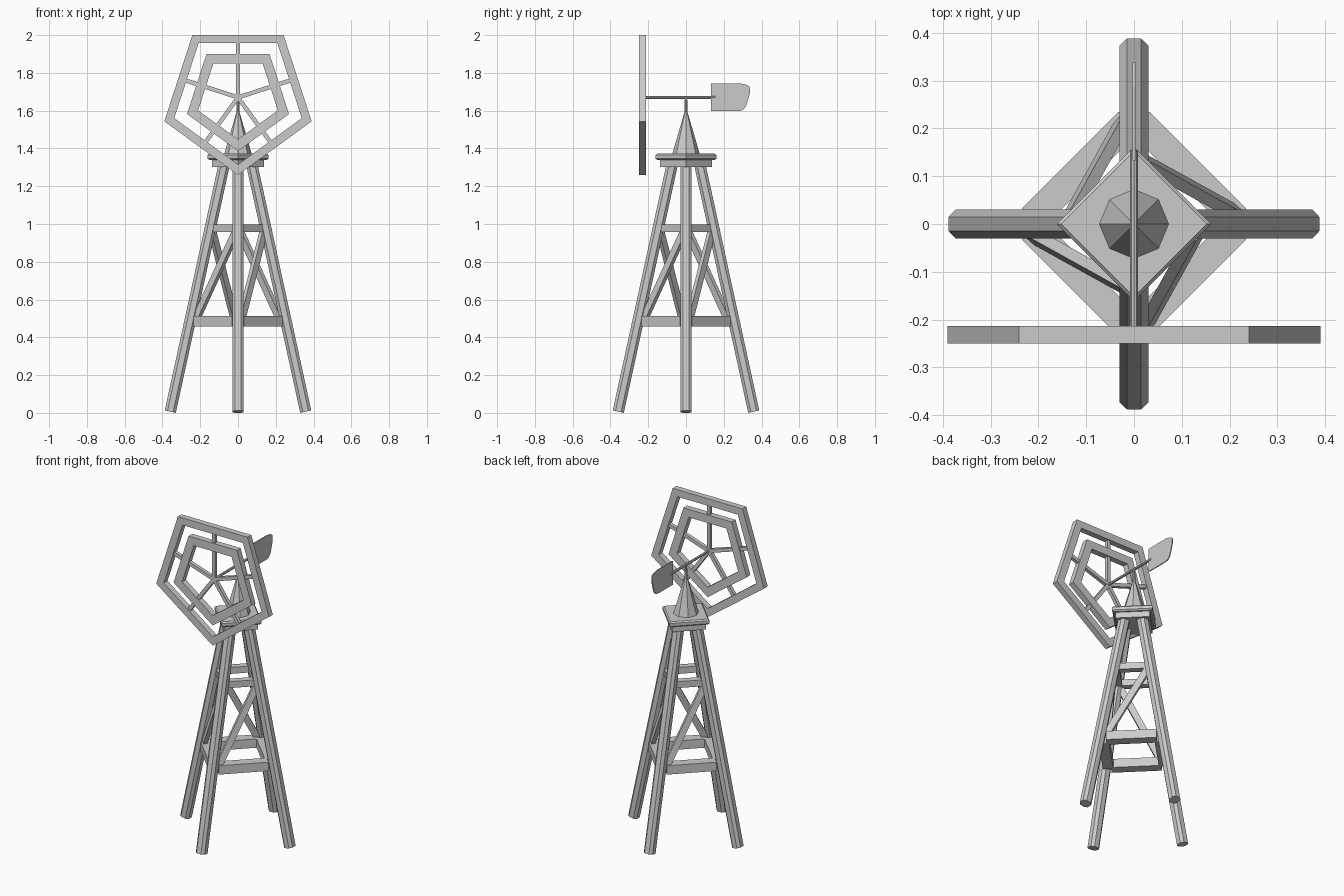
import bpy, bmesh, math
from mathutils import Vector, Matrix

if "Cube" in bpy.data.objects:
    bpy.data.objects.remove(bpy.data.objects["Cube"])

grey = bpy.data.materials.new("light_grey")
grey.diffuse_color = (0.6, 0.6, 0.6, 1)
grey.use_nodes = True
grey.node_tree.nodes["Principled BSDF"].inputs["Base Color"].default_value = grey.diffuse_color


def finish(name, bm):
    bmesh.ops.recalc_face_normals(bm, faces=bm.faces)
    me = bpy.data.meshes.new(name)
    bm.to_mesh(me)
    bm.free()
    me.materials.append(grey)
    ob = bpy.data.objects.new(name, me)
    bpy.context.collection.objects.link(ob)
    return ob


def loft(name, rings):
    """Closed solid through a list of equal-length point rings."""
    bm = bmesh.new()
    vs = [[bm.verts.new(p) for p in r] for r in rings]
    n = len(vs[0])
    for a, b in zip(vs, vs[1:]):
        for i in range(n):
            j = (i + 1) % n
            bm.faces.new((a[i], a[j], b[j], b[i]))
    bm.faces.new(vs[0])
    bm.faces.new(vs[-1])
    return finish(name, bm)


def beam(name, a, b, section, up=(0, 0, 1)):
    """Sweep a 2D section (side, up) from a to b."""
    a, b = Vector(a), Vector(b)
    d = (b - a).normalized()
    side = d.cross(Vector(up)).normalized()
    top = side.cross(d)
    return loft(name, [[p + side * u + top * v for u, v in section] for p in (a, b)])


def rect(w, h):
    return [(-w / 2, -h / 2), (w / 2, -h / 2), (w / 2, h / 2), (-w / 2, h / 2)]


def circle(r, n, z=0.0, start=0.0):
    return [(r * math.cos(start + i * math.tau / n), r * math.sin(start + i * math.tau / n), z)
            for i in range(n)]


def flat(r, n):
    return [(x, y) for x, y, z in circle(r, n)]


# Tower: chamfered legs on the axes, with rails and one diagonal per side
h, c = 0.03, 0.015
leg_section = [(h, -c), (h, c), (c, h), (-c, h), (-h, c), (-h, -c), (-c, -h), (c, -h)]


def leg_r(z):
    return 0.36 - 0.218 * z


for k in range(4):
    out = Vector((math.cos(k * math.pi / 2), math.sin(k * math.pi / 2), 0))
    nxt = Vector((-out.y, out.x, 0))
    mid = (out + nxt).normalized()

    def on_leg(d, z, r=None):
        return d * (r if r else leg_r(z)) + Vector((0, 0, z))

    beam("leg", on_leg(out, 0.0065), on_leg(out, 1.315), leg_section, nxt)
    for name, z, height, depth, r in (("lower_rail", 0.485, 0.055, 0.06, 0.225),
                                      ("upper_rail", 0.977, 0.04, 0.04, 0.132)):
        # pull the rail ends slightly inside the leg faces
        a, b = on_leg(out, z, r), on_leg(nxt, z, r)
        beam(name, a.lerp(b, 0.05), b.lerp(a, 0.05), rect(depth, height))
    # high on this leg, low on the previous leg going clockwise
    prev = -nxt
    beam("diagonal_brace", on_leg(out, 0.95, 0.148).lerp(on_leg(prev, 0.95, 0.148), 0.1),
         on_leg(prev, 0.5, 0.24).lerp(on_leg(out, 0.5, 0.24), 0.08),
         rect(0.038, 0.024), (out + prev))

# Platform: diamond slabs, the upper one with chamfered rims
loft("lower_slab", [circle(0.138, 4, 1.302), circle(0.138, 4, 1.345)])
loft("upper_slab", [circle(0.15, 4, 1.338), circle(0.162, 4, 1.346),
                    circle(0.162, 4, 1.364), circle(0.152, 4, 1.372)])

# Roof cone and pivot pin
loft("roof_cone", [circle(0.073, 8, 1.37), circle(0.006, 8, 1.6)])
loft("pivot_pin", [circle(0.007, 8, 1.57), circle(0.009, 8, 1.61), circle(0.006, 8, 1.67)])

# Shaft
HUB = 1.67
beam("shaft", (0, -0.24, HUB), (0, 0.155, HUB), flat(0.008, 8))

# Tail vane
outline = [(0.133, 1.597), (0.277, 1.597), (0.3, 1.603), (0.317, 1.62), (0.338, 1.69),
           (0.338, 1.725), (0.325, 1.736), (0.287, 1.745), (0.133, 1.745)]
loft("tail_vane", [[(x, y, z) for y, z in outline] for x in (-0.003, 0.003)])


# Wheel: two pentagon frames with a point at the bottom
def pentagon_frame(name, r_out, r_in, y0, y1):
    bm = bmesh.new()
    loops = []
    for r, y in ((r_out, y0), (r_out, y1), (r_in, y1), (r_in, y0)):
        loops.append([bm.verts.new((p[0], y, HUB + p[1]))
                      for p in circle(r, 5, 0, -math.pi / 2)])
    for s in range(4):
        a, b = loops[s], loops[(s + 1) % 4]
        for i in range(5):
            j = (i + 1) % 5
            bm.faces.new((a[i], a[j], b[j], b[i]))
    return finish(name, bm)


pentagon_frame("outer_wheel_frame", 0.41, 0.355, -0.25, -0.213)
pentagon_frame("inner_wheel_frame", 0.284, 0.222, -0.25, -0.213)

# Spokes run to the middle of each frame side
for k in range(5):
    ang = math.pi / 2 + k * math.tau / 5
    d = Vector((math.cos(ang), 0, math.sin(ang)))
    o = Vector((0, -0.2315, HUB))
    beam("spoke", o, o + d * 0.3, rect(0.022, 0.022), (0, 1, 0))
